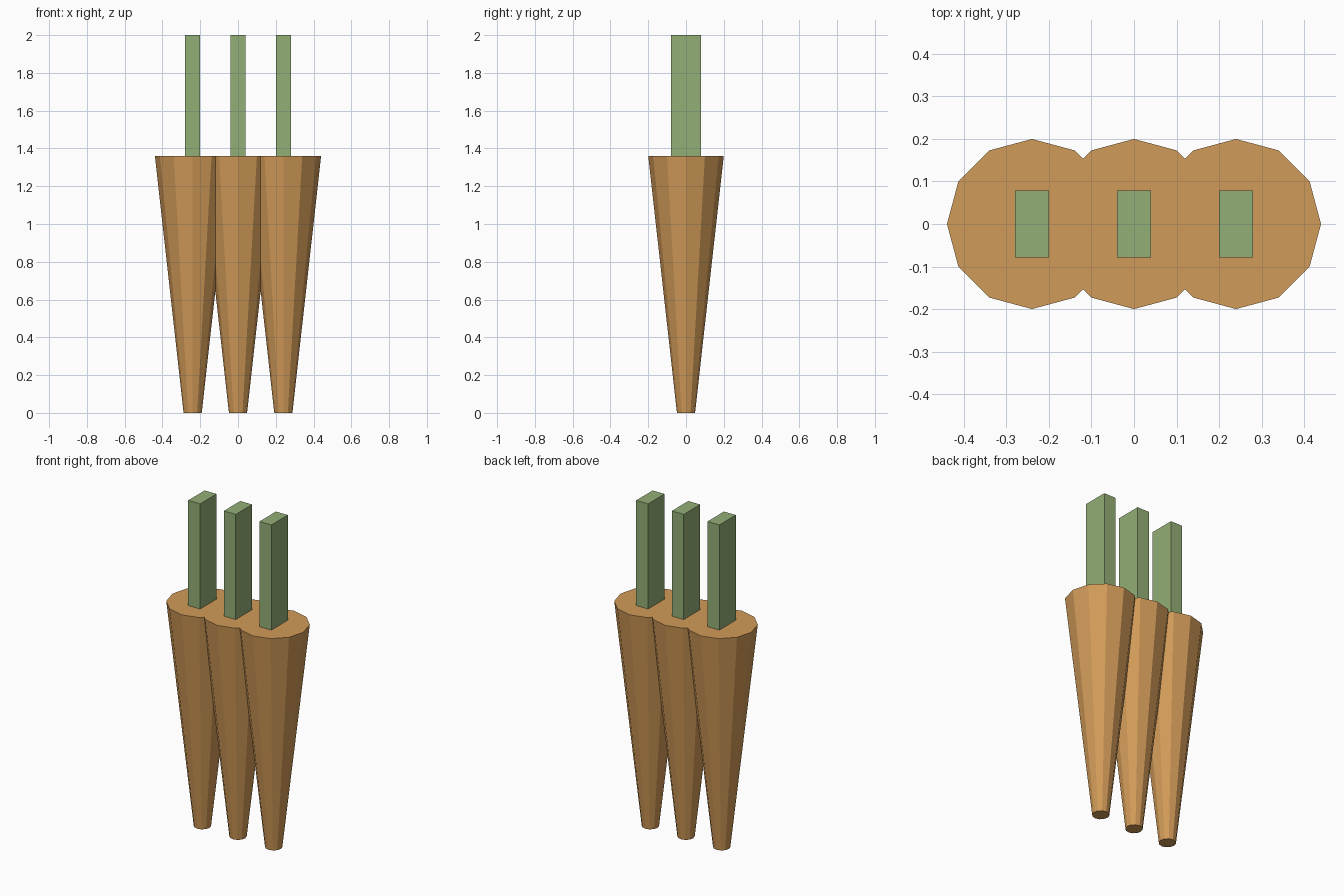
import bpy

cube = bpy.data.objects.get("Cube")
if cube:
    bpy.data.objects.remove(cube, do_unlink=True)

SPACING = 0.24      # distance between neighbouring roots
ROOT_HEIGHT = 1.36
STALK_BASE = 1.3    # stalks are sunk a little into the roots
TOTAL_HEIGHT = 2.0


def make_material(name, colour):
    mat = bpy.data.materials.new(name)
    mat.use_nodes = True
    mat.diffuse_color = colour
    mat.node_tree.nodes["Principled BSDF"].inputs["Base Color"].default_value = colour
    return mat


orange = make_material("root orange", (0.64, 0.325, 0.098, 1))
green = make_material("stalk green", (0.29, 0.425, 0.18, 1))


def finish(name, mat):
    obj = bpy.context.object
    obj.name = name
    obj.data.materials.append(mat)
    return obj


def add_root(name, x):
    # Tapered twelve-sided root, narrow end down
    bpy.ops.mesh.primitive_cone_add(vertices=12, radius1=0.048, radius2=0.2,
                                    depth=ROOT_HEIGHT,
                                    location=(x, 0, ROOT_HEIGHT / 2))
    finish(name, orange)


def add_stalk(name, x):
    # Upright rectangular stalk
    height = TOTAL_HEIGHT - STALK_BASE
    bpy.ops.mesh.primitive_cube_add(size=1, location=(x, 0, STALK_BASE + height / 2))
    obj = finish(name, green)
    for v in obj.data.vertices:
        v.co.x *= 0.08
        v.co.y *= 0.158
        v.co.z *= height


for side, x in (("right", -SPACING), ("middle", 0), ("left", SPACING)):
    add_root(side + "_root", x)
    add_stalk(side + "_stalk", x)
